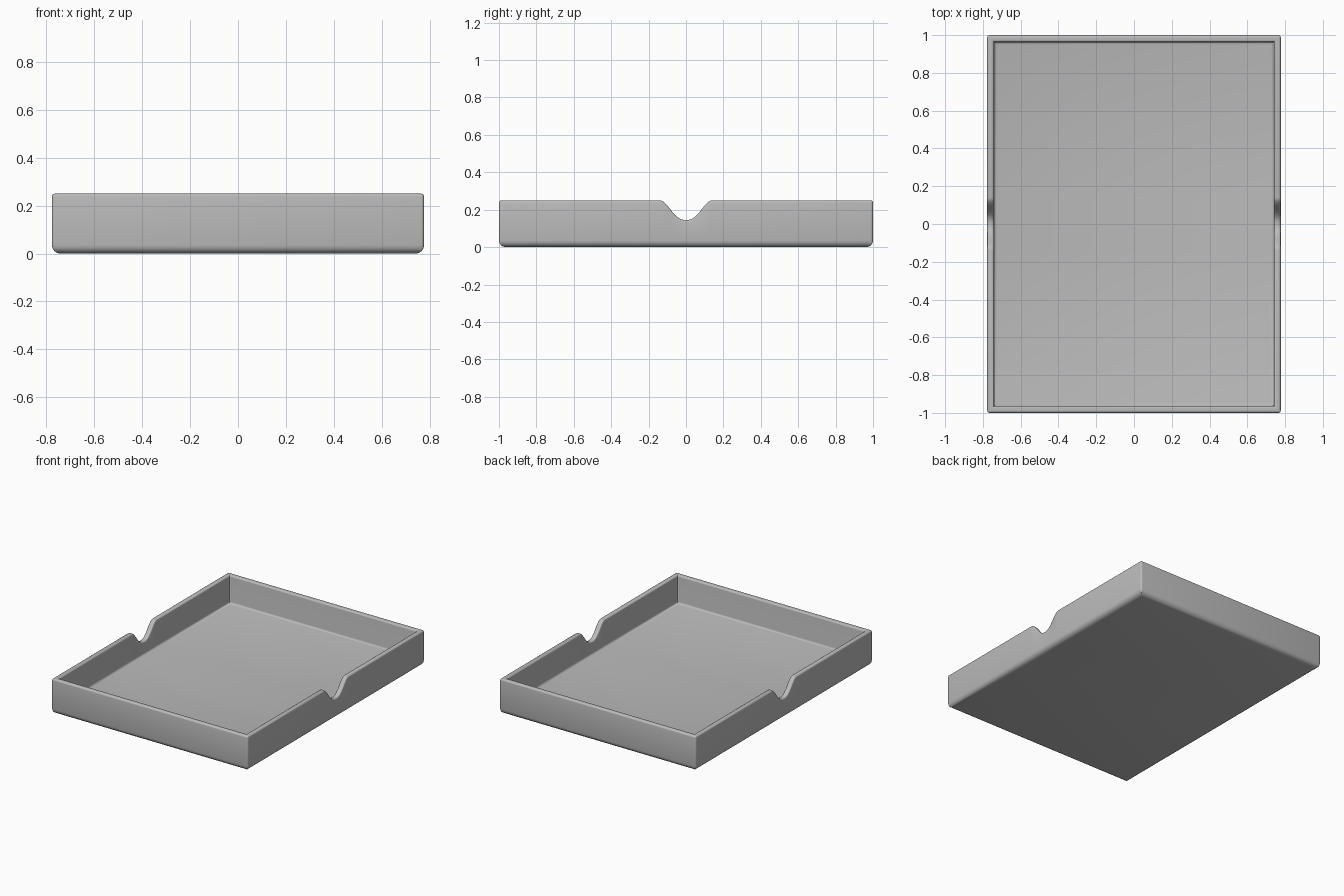
import bpy
import bmesh
from math import sin, cos, pi

cube = bpy.data.objects.get("Cube")
if cube:
    bpy.data.objects.remove(cube)

HALF_X, HALF_Y, HEIGHT = 0.777, 1.0, 0.25
WALL, FLOOR = 0.036, 0.05
CORNER, RIM, BOTTOM, FILLET = 0.012, 0.012, 0.035, 0.014
NOTCH_HALF, NOTCH_LOW = 0.14, 0.145
NOTCH_STEPS, ARC = 12, 4

grey = bpy.data.materials.new("plain_grey")
grey.use_nodes = True
colour = (0.5, 0.5, 0.5, 1)
grey.diffuse_color = colour
grey.node_tree.nodes["Principled BSDF"].inputs["Base Color"].default_value = colour


def rim_height(y):
    """Height of the rim, dipping into the finger notch."""
    t = min(abs(y) / NOTCH_HALF, 1) ** 1.25
    return NOTCH_LOW + (HEIGHT - NOTCH_LOW) * (1 - cos(pi * t)) / 2


def outline(inset):
    """Rounded rectangle with extra points along the notched sides."""
    r = max(CORNER - inset, 0.0)
    cx, cy = HALF_X - inset - r, HALF_Y - inset - r
    notch = [NOTCH_HALF * i / NOTCH_STEPS for i in range(-NOTCH_STEPS, NOTCH_STEPS + 1)]
    points = []
    for side, (sx, sy) in enumerate([(1, 1), (-1, 1), (-1, -1), (1, -1)]):
        if side % 2 == 0:
            points += [(sx * (HALF_X - inset), sx * y) for y in notch]
        for i in range(ARC + 1):
            a = pi / 2 * (side + i / ARC)
            points.append((sx * cx + r * cos(a), sy * cy + r * sin(a)))
    return points


def arc(n, f):
    return [f(pi / 2 * i / n) for i in range(n + 1)]


# Wall cross-section: inset, height, and whether height hangs from the rim
section = arc(4, lambda a: (BOTTOM * (1 - sin(a)), BOTTOM * (1 - cos(a)), False))
section += arc(4, lambda a: (RIM * (1 - cos(a)), -RIM * (1 - sin(a)), True))
section += arc(4, lambda a: (WALL - RIM * (1 - sin(a)), -RIM * (1 - cos(a)), True))
section += arc(3, lambda a: (WALL + FILLET * (1 - cos(a)), FLOOR + FILLET * (1 - sin(a)), False))

# Tray body: rings skinned from the underside over the rim to the floor
bm = bmesh.new()
rings = [[bm.verts.new((x, y, z + (rim_height(y) if hangs else 0))) for x, y in outline(d)]
         for d, z, hangs in section]
count = len(rings[0])
for low, high in zip(rings, rings[1:]):
    for i in range(count):
        j = (i + 1) % count
        bm.faces.new((low[i], low[j], high[j], high[i]))
bm.faces.new(reversed(rings[0]))
bm.faces.new(rings[-1])
bmesh.ops.remove_doubles(bm, verts=bm.verts, dist=0.0001)
bmesh.ops.recalc_face_normals(bm, faces=bm.faces)

mesh = bpy.data.meshes.new("tray")
bm.to_mesh(mesh)
bm.free()
mesh.materials.append(grey)
tray = bpy.data.objects.new("tray", mesh)
bpy.context.collection.objects.link(tray)

bpy.context.view_layer.objects.active = tray
tray.select_set(True)
bpy.ops.object.shade_smooth_by_angle(angle=pi / 5)
